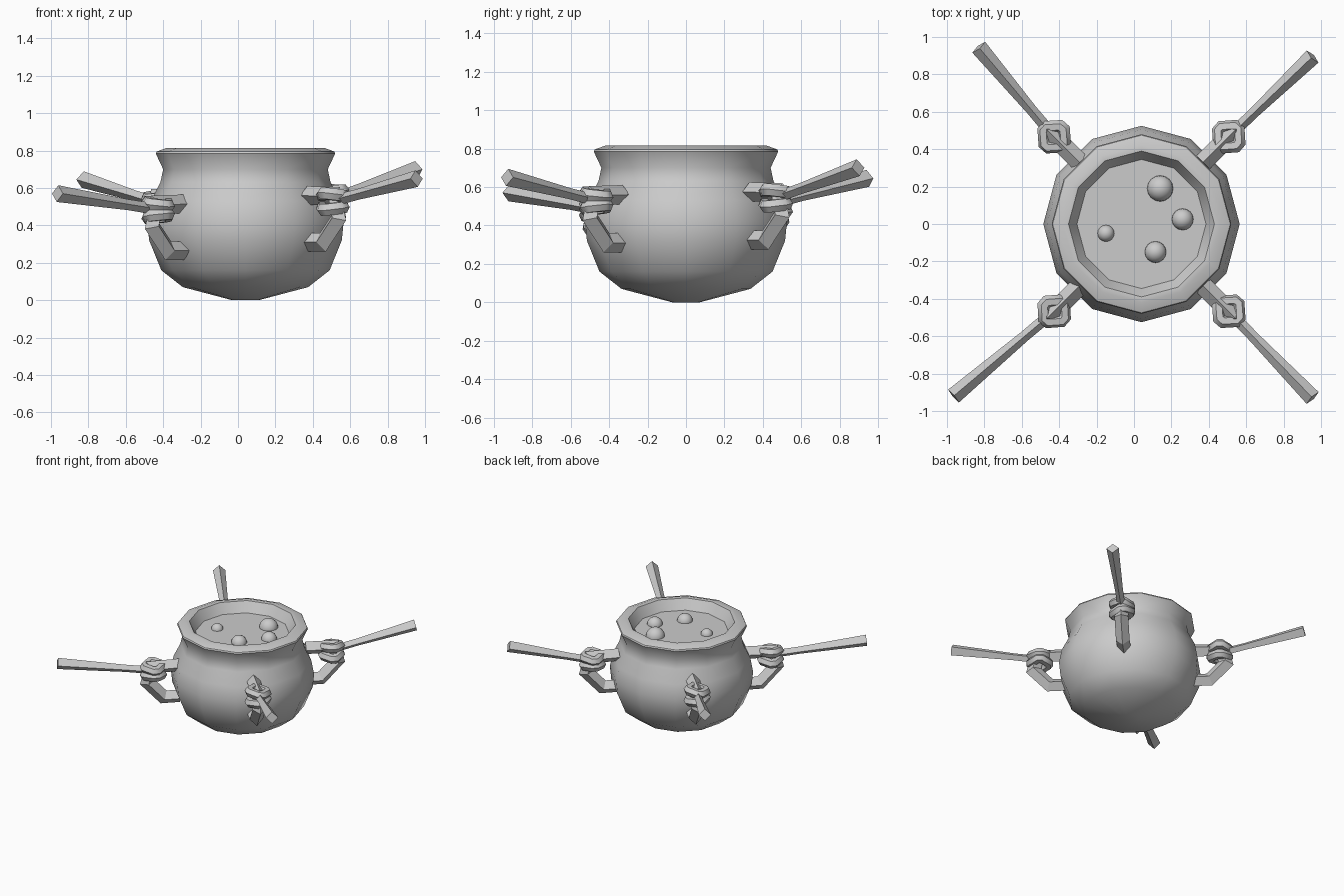
import bpy, bmesh, math
from mathutils import Vector, Matrix

if "Cube" in bpy.data.objects:
    bpy.data.objects.remove(bpy.data.objects["Cube"])

CX = 0.04  # pot axis offset in x
grey = bpy.data.materials.new("plain grey")
grey.diffuse_color = (0.6, 0.6, 0.6, 1)
grey.use_nodes = True
grey.node_tree.nodes["Principled BSDF"].inputs["Base Color"].default_value = grey.diffuse_color


def finish(bm, name, angle=None):
    bmesh.ops.recalc_face_normals(bm, faces=bm.faces)
    me = bpy.data.meshes.new(name)
    bm.to_mesh(me)
    bm.free()
    me.materials.append(grey)
    ob = bpy.data.objects.new(name, me)
    bpy.context.collection.objects.link(ob)
    if angle:
        bpy.ops.object.select_all(action='DESELECT')
        ob.select_set(True)
        bpy.context.view_layer.objects.active = ob
        bpy.ops.object.shade_smooth_by_angle(angle=math.radians(angle))
    return ob


def bridge(bm, rings, closed=False):
    n = len(rings[0])
    last = len(rings) if closed else len(rings) - 1
    for i in range(last):
        a, b = rings[i], rings[(i + 1) % len(rings)]
        for j in range(n):
            k = (j + 1) % n
            bm.faces.new((a[j], a[k], b[k], b[j]))


def lathe(name, profile, angle, sides=12):
    bm = bmesh.new()
    rings = [[bm.verts.new((CX + r * math.cos(math.tau * j / sides),
                            r * math.sin(math.tau * j / sides), z))
              for j in range(sides)] for r, z in profile]
    bridge(bm, rings)
    bm.faces.new(rings[0])
    bm.faces.new(rings[-1])
    return finish(bm, name, angle)


def diamond_bar(name, path, side, sizes):
    """Mitred bar with a diamond section along a path in one vertical plane."""
    bm = bmesh.new()
    rings = []
    for i, p in enumerate(path):
        t0 = (p - path[i - 1]).normalized() if i else None
        t1 = (path[i + 1] - p).normalized() if i < len(path) - 1 else None
        t = ((t0 or t1) + (t1 or t0)).normalized()
        up = side.cross(t) / t.dot(t0 or t1)
        s = sizes[i]
        rings.append([bm.verts.new(p + s * d) for d in (up, side, -up, -side)])
    bridge(bm, rings)
    bm.faces.new(rings[0])
    bm.faces.new(rings[-1])
    return finish(bm, name)


def knot_ring(name, centre, tilt_axis, tilt):
    """Rounded square loop with a hexagonal section."""
    bm = bmesh.new()
    m = (Matrix.Translation(centre) @ Matrix.Rotation(math.radians(tilt), 4, tilt_axis)
         @ Matrix.Rotation(math.radians(4), 4, 'Z'))
    rings = []
    for i in range(8):
        a = math.tau * (i + 0.5) / 8
        d = Vector((math.cos(a), math.sin(a), 0))
        p = Vector((math.copysign(min(abs(d.x) * 0.07, 0.054), d.x),
                    math.copysign(min(abs(d.y) * 0.07, 0.054), d.y), 0))
        p = Vector((math.copysign(max(abs(p.x), 0.036), p.x),
                    math.copysign(max(abs(p.y), 0.036), p.y), 0))
        rings.append([bm.verts.new(m @ (p + 0.036 * (d * math.cos(b) + Vector((0, 0, 1)) * math.sin(b))))
                      for b in (math.tau * k / 6 for k in range(6))])
    bridge(bm, rings, closed=True)
    return finish(bm, name, 40)


# Pot: round belly, narrow neck, flared rim and inner wall
lathe("pot", [(0.07, 0.0), (0.335, 0.07), (0.45, 0.16), (0.515, 0.32), (0.525, 0.42),
              (0.505, 0.53), (0.455, 0.63), (0.44, 0.70), (0.48, 0.785), (0.475, 0.795),
              (0.42, 0.815), (0.39, 0.813), (0.345, 0.735)], 38)

# Bubbles in the contents
for i, (x, y, r) in enumerate([(0.14, 0.19, 0.07), (0.26, 0.025, 0.058),
                               (-0.15, -0.05, 0.045), (0.115, -0.15, 0.058)]):
    bm = bmesh.new()
    bmesh.ops.create_uvsphere(bm, u_segments=16, v_segments=10, radius=r,
                              matrix=Matrix.Translation((x, y, 0.732)))
    finish(bm, f"bubble_{i + 1}", 60)

# Four handles, each with a knot and a carrying pole: direction, lift, pole end
corners = [("back_right", 1, 1, 0.015, (0.955, 0.895, 0.70)),
           ("front_right", 1, -1, 0.0, (0.955, -0.93, 0.65)),
           ("back_left", -1, 1, -0.01, (-0.83, 0.945, 0.645)),
           ("front_left", -1, -1, -0.045, (-0.965, -0.92, 0.57))]
for label, sx, sy, lift, end in corners:
    out = Vector((sx, sy, 0)).normalized()
    side = out.cross(Vector((0, 0, 1)))
    base = Vector((CX, 0, lift))
    path = [base + out * r + Vector((0, 0, z)) for r, z in
            [(0.465, 0.56), (0.675, 0.555), (0.705, 0.44), (0.585, 0.31), (0.465, 0.31)]]
    diamond_bar("handle_" + label, path, side, [0.05] * 5)
    knot = base + out * 0.66
    for part, z, tilt in (("lower", 0.495, 9), ("upper", 0.56, -9)):
        knot_ring(f"knot_{part}_{label}", knot + Vector((0, 0, z)), out, tilt)
    start, tip = knot + Vector((0, 0, 0.53)), Vector(end)
    d = tip - start
    pole_side = d.cross(Vector((0, 0, 1))).normalized()
    diamond_bar("pole_" + label, [start, start + d * 0.3, tip], pole_side, [0.03, 0.029, 0.045])
